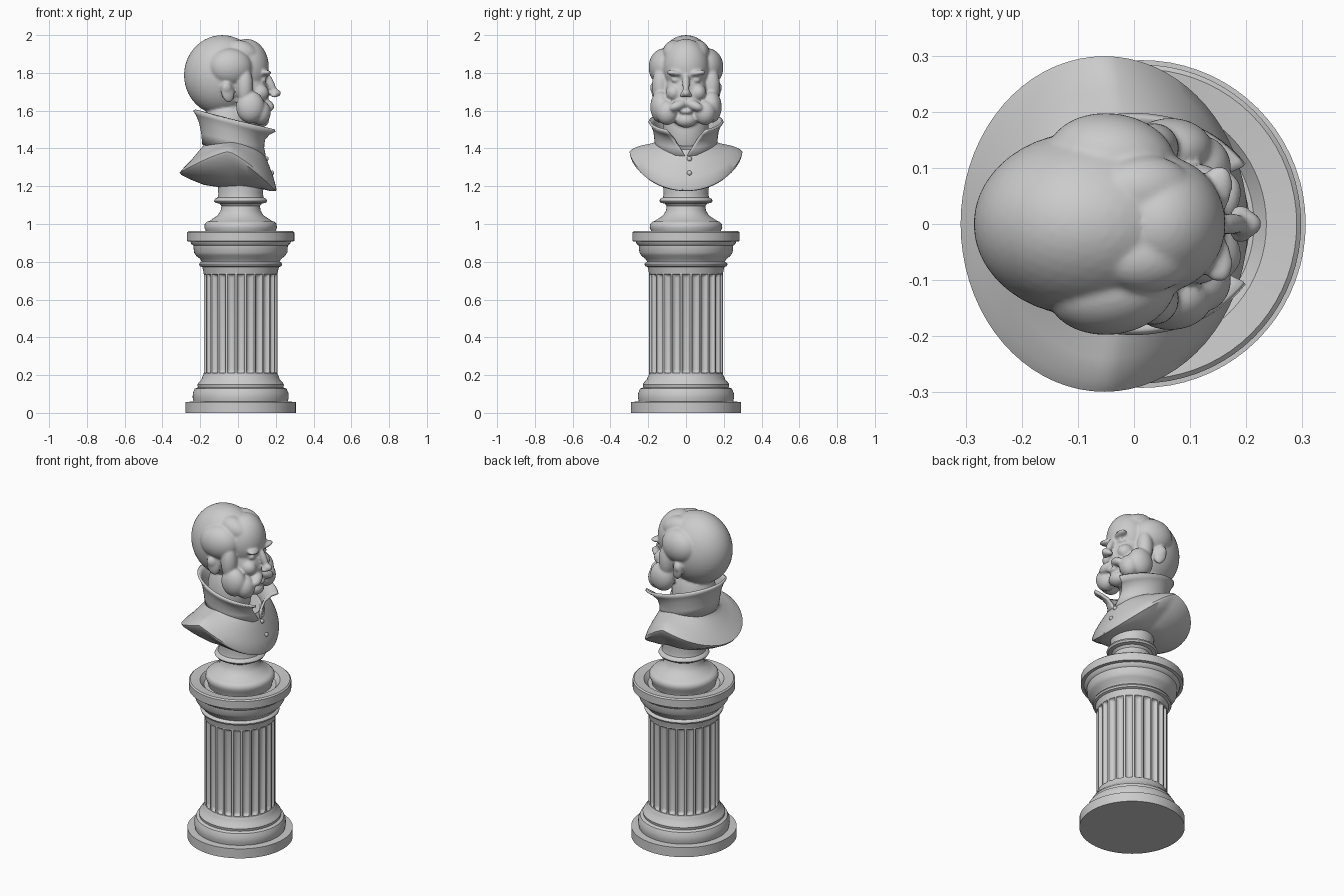
import bpy, bmesh
from math import sin, cos, pi, sqrt, radians
from mathutils import Matrix, Vector, Euler

cube = bpy.data.objects.get("Cube")
if cube:
    bpy.data.objects.remove(cube, do_unlink=True)

STONE = (0.6, 0.6, 0.6, 1)
stone = bpy.data.materials.new("grey stone")
stone.use_nodes = True
stone.diffuse_color = STONE
stone.node_tree.nodes["Principled BSDF"].inputs["Base Color"].default_value = STONE

AXIS = 0.014  # x of the pedestal centre line


def finish(name, bm, angle=40):
    bmesh.ops.recalc_face_normals(bm, faces=bm.faces)
    mesh = bpy.data.meshes.new(name)
    bm.to_mesh(mesh)
    bm.free()
    obj = bpy.data.objects.new(name, mesh)
    bpy.context.collection.objects.link(obj)
    mesh.materials.append(stone)
    bpy.ops.object.select_all(action='DESELECT')
    obj.select_set(True)
    bpy.context.view_layer.objects.active = obj
    bpy.ops.object.shade_smooth_by_angle(angle=radians(angle))
    return obj


def ring(front, back, width, zf, zs, zb, gap=0, n=72):
    """Oval around z; height blends from front to side to back."""
    pts = []
    for i in range(n):
        a = 2 * pi * i / n if not gap else gap + (2 * pi - 2 * gap) * i / (n - 1)
        c = cos(a)
        z = zs + ((zf if c > 0 else zb) - zs) * abs(c) ** 1.3
        pts.append(((front + back) / 2 + (front - back) / 2 * c, width * sin(a), z))
    return pts


def loft(name, rings, closed=True, angle=40):
    bm = bmesh.new()
    rows = [[bm.verts.new(p) for p in r] for r in rings]
    n = len(rows[0])
    for r0, r1 in zip(rows, rows[1:]):
        for i in range(n if closed else n - 1):
            j = (i + 1) % n
            bm.faces.new((r0[i], r0[j], r1[j], r1[i]))
    if closed:
        bm.faces.new(rows[0])
        bm.faces.new(rows[-1])
    return finish(name, bm, angle)


def lathe(name, profile):
    return loft(name, [ring(AXIS + r, AXIS - r, r, z, z, z) for r, z in profile])


# Pedestal base, capital and the turned foot of the bust
lathe("pedestal_base", [(.292, 0), (.292, .058), (.25, .06), (.254, .08), (.253, .105),
                        (.243, .128), (.226, .135), (.229, .15), (.222, .162),
                        (.208, .175), (.203, .19), (.195, .205)])
lathe("pedestal_capital", [(.195, .735), (.2, .76), (.203, .772), (.216, .777), (.22, .787),
                           (.214, .797), (.206, .8), (.214, .815), (.236, .832), (.247, .85),
                           (.25, .885), (.262, .895), (.266, .907), (.284, .909), (.284, .955),
                           (.276, .962), (.222, .957), (.2, .932)])
lathe("bust_foot", [(.175, .93), (.185, .965), (.192, .98), (.19, 1.0), (.178, 1.012),
                    (.165, 1.016), (.152, 1.025), (.122, 1.045), (.106, 1.07), (.102, 1.095),
                    (.112, 1.108), (.134, 1.112), (.141, 1.122), (.136, 1.133), (.122, 1.14),
                    (.118, 1.16), (.122, 1.21)])

# Fluted shaft: each groove has rounded ends
FLUTES, STEPS = 24, 10


def fluted(z, depth):
    pts = []
    for i in range(FLUTES * STEPS):
        u = ((i % STEPS) / STEPS - 0.5) / 0.4
        r = 0.196 - depth * sqrt(max(0, 1 - u * u))
        a = 2 * pi * (i - STEPS / 2) / (FLUTES * STEPS)
        pts.append((AXIS + r * cos(a), r * sin(a), z))
    return pts


ends = [(0, 0), (.003, .5), (.01, .85), (.02, 1)]
shaft = [fluted(.19, 0)] + [fluted(.21 + d, .018 * k) for d, k in ends]
shaft += [fluted(.735 - d, .018 * k) for d, k in reversed(ends)] + [fluted(.76, 0)]
loft("fluted_shaft", shaft, angle=35)

# Draped torso, cut off at the shoulders with a hollow-looking underside
loft("torso", [ring(.115, -.175, .15, 1.38, 1.45, 1.45),
               ring(.125, -.18, .155, 1.395, 1.435, 1.42),
               ring(.142, -.205, .19, 1.365, 1.425, 1.39),
               ring(.165, -.25, .24, 1.31, 1.415, 1.335),
               ring(.187, -.288, .28, 1.25, 1.4, 1.297),
               ring(.203, -.309, .299, 1.19, 1.383, 1.272),
               ring(.2, -.3, .295, 1.176, 1.365, 1.26),
               ring(.185, -.25, .25, 1.174, 1.305, 1.235),
               ring(.165, -.18, .18, 1.176, 1.235, 1.207),
               ring(.13, -.1, .115, 1.185, 1.2, 1.195)])


# Standing collar, open at the throat with flared points
def sloped(front, back, width, zf, zb, gap):
    pts = ring(front, back, width, 0, 0, 0, gap)
    return [(x, y, zb + (zf - zb) * (x - back) / (front - back)) for x, y, z in pts]


collar = loft("collar", [sloped(.14, -.182, .156, 1.36, 1.42, .03),
                         sloped(.135, -.188, .16, 1.405, 1.48, .2),
                         sloped(.15, -.2, .166, 1.445, 1.54, .38),
                         sloped(.19, -.217, .178, 1.47, 1.58, .52),
                         sloped(.235, -.232, .192, 1.485, 1.603, .58)], closed=False)
thick = collar.modifiers.new("thickness", 'SOLIDIFY')
thick.thickness = 0.014
thick.offset = 0


def add_blob(bm, loc, size, rot=(0, 0, 0)):
    m = Matrix.LocRotScale(Vector(loc), Euler([radians(a) for a in rot]), Vector(size))
    bmesh.ops.create_icosphere(bm, subdivisions=4, radius=1, matrix=m)


# Coat front: overlapping edge and two buttons
bm = bmesh.new()
add_blob(bm, (.16, -.018, 1.285), (.012, .007, .115), (0, -21, 0))
for x, z in ((.152, 1.345), (.18, 1.27)):
    add_blob(bm, (x, .018, z), (.01, .013, .013))
finish("coat_fastening", bm)

# Head, sculpted from overlapping masses
bm = bmesh.new()
add_blob(bm, (-.083, 0, 1.788), (.203, .165, .212))               # skull
add_blob(bm, (.045, 0, 1.83), (.118, .122, .15))                  # forehead
add_blob(bm, (.05, 0, 1.68), (.112, .115, .17))                   # face
add_blob(bm, (-.055, 0, 1.5), (.125, .12, .2))                    # neck
add_blob(bm, (.172, 0, 1.745), (.02, .019, .065), (0, -24, 0))    # nose bridge
add_blob(bm, (.197, 0, 1.693), (.031, .024, .022))                # nose tip
add_blob(bm, (.118, 0, 1.55), (.046, .055, .04))                  # chin
add_blob(bm, (.148, 0, 1.595), (.025, .035, .014))                # lower lip
for s in (-1, 1):
    add_blob(bm, (-.04, s * .115, 1.83), (.115, .082, .1), (0, 0, s * -8))      # side hair
    add_blob(bm, (.02, s * .06, 1.91), (.09, .062, .06), (0, 20, 0))            # swept hair
    add_blob(bm, (.14, s * .052, 1.797), (.032, .056, .016), (s * 8, 0, s * -22))  # brow
    add_blob(bm, (.131, s * .052, 1.762), (.02, .026, .014))                    # eye
    add_blob(bm, (.113, s * .065, 1.695), (.05, .042, .045))                    # cheek
    add_blob(bm, (.19, s * .02, 1.682), (.018, .014, .013))                     # nostril
    add_blob(bm, (.158, s * .042, 1.628), (.03, .052, .026), (s * -22, 0, s * -20))  # moustache
    add_blob(bm, (.035, s * .135, 1.73), (.045, .045, .1))                      # sideburn
    add_blob(bm, (.065, s * .133, 1.62), (.075, .056, .085))                    # whiskers
    add_blob(bm, (.118, s * .1, 1.59), (.055, .058, .066))                      # whisker front
    add_blob(bm, (-.055, s * .16, 1.7), (.036, .02, .058), (0, -12, s * -20))   # ear
    add_blob(bm, (-.058, s * .174, 1.722), (.026, .014, .028), (0, 0, s * -20))  # ear rim
head = finish("head", bm)
remesh = head.modifiers.new("merge", 'REMESH')
remesh.mode = 'VOXEL'
remesh.voxel_size = 0.007
remesh.use_smooth_shade = True
soften = head.modifiers.new("soften", 'SMOOTH')
soften.factor = 0.5
soften.iterations = 4
